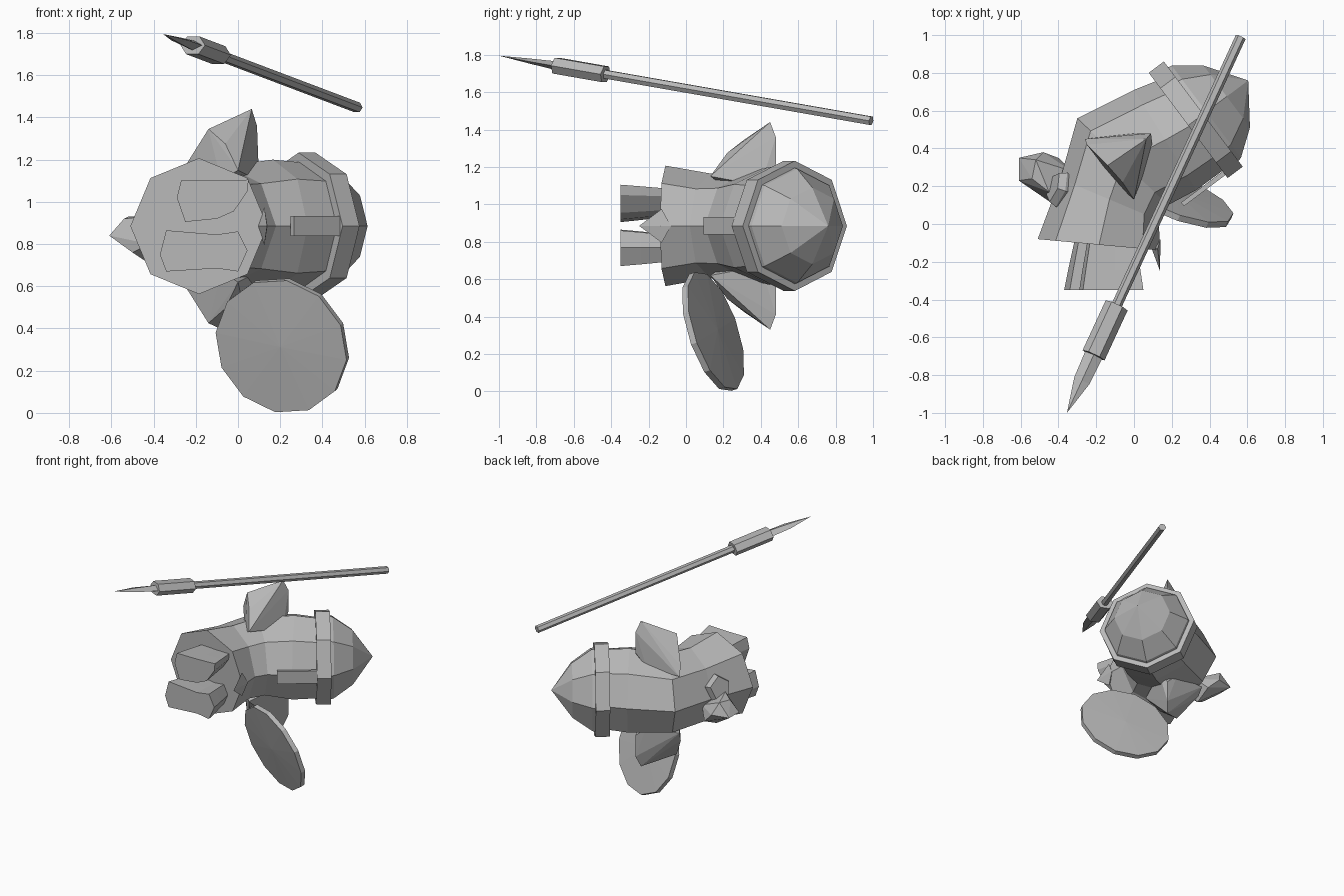
import bpy, bmesh, math
from mathutils import Vector

if "Cube" in bpy.data.objects:
    bpy.data.objects.remove(bpy.data.objects["Cube"])

grey = bpy.data.materials.new("stone grey")
grey.diffuse_color = (0.48, 0.48, 0.48, 1)
grey.use_nodes = True
grey.node_tree.nodes["Principled BSDF"].inputs["Base Color"].default_value = grey.diffuse_color
MID = 0.885                     # height of the figure's mirror plane
UP = Vector((0, 0, 1))


def finish(name, bm):
    bmesh.ops.recalc_face_normals(bm, faces=bm.faces)
    me = bpy.data.meshes.new(name)
    bm.to_mesh(me)
    bm.free()
    me.materials.append(grey)
    ob = bpy.data.objects.new(name, me)
    bpy.context.collection.objects.link(ob)
    return ob


def skin(name, rings):
    """Join equal-length rings of points, closing both ends."""
    bm = bmesh.new()
    rows = [[bm.verts.new(p) for p in r] for r in rings]
    n = len(rows[0])
    for a, b in zip(rows, rows[1:]):
        for i in range(n):
            j = (i + 1) % n
            bm.faces.new((a[i], a[j], b[j], b[i]))
    bm.faces.new(rows[0])
    bm.faces.new(rows[-1])
    bmesh.ops.remove_doubles(bm, verts=bm.verts, dist=0.0005)
    return finish(name, bm)


def ring(c, side, up, rs, ru, n=8, phase=0.0):
    pts = []
    for i in range(n):
        a = phase + i * math.tau / n
        pts.append(Vector(c) + side * (rs * math.cos(a)) + up * (ru * math.sin(a)))
    return pts


def hull(name, pts):
    bm = bmesh.new()
    for p in pts:
        bm.verts.new(p)
    bmesh.ops.convex_hull(bm, input=bm.verts)
    bmesh.ops.delete(bm, geom=[v for v in bm.verts if not v.link_faces], context='VERTS')
    return finish(name, bm)


def flip(pts):
    return [(x, y, 2 * MID - z) for x, y, z in pts]


# body: bent octagonal tube, each ring given by back point, front point and height radius
sections = [((-.51, -.08), (.14, -.14), .322), ((-.39, .24), (.13, .02), .28),
            ((-.30, .56), (.18, .10), .285), ((0, .71), (.33, .18), .315),
            ((.15, .77), (.48, .29), .30)]
rings = []
for back, front, rz in sections:
    b, f = Vector((*back, MID)), Vector((*front, MID))
    s = (f - b) / 2
    rings.append(ring((b + f) / 2, s.normalized(), UP, s.length, rz))
skin("body", rings)

# pointed hem at the belly
hull("hem_point", [(.138, -.25, MID), (.125, -.13, MID + .09), (.125, -.13, MID - .09),
                   (.09, -.12, MID), (.14, -.08, MID)])

# helmet: band and pointed cap along the head axis
axis = Vector((.8, .6, 0))
side = Vector((.6, -.8, 0))
centre = Vector((.327, .552, MID))


def turned(name, profile):
    skin(name, [ring(centre + axis * d, side, UP, r, r) for d, r in profile])


turned("helmet_band", [(-.05, .31), (-.05, .348), (.05, .348), (.05, .31)])
turned("helmet_cap", [(.03, .315), (.07, .305), (.205, .205), (.347, .0001)])

# nose guard: thin plate hanging from the band
c = Vector((.365, .185, MID))
skin("nose_guard", [[c + axis * d + side * s + UP * z
                     for s, z in ((-.012, -.047), (.012, -.047), (.012, .047), (-.012, .047))]
                    for d in (-.135, .14)])

# sleeves: pointed shapes on both flanks
sleeve = [(-.26, .45, 1.1), (-.08, .2, 1.1), (.1, .4, 1.1), (0, .48, 1.12),
          (-.25, .42, 1.17), (-.14, .31, 1.345), (.065, .45, 1.44),
          (.09, .48, 1.36), (.09, .48, 1.2), (0, .13, 1.15), (-.06, .22, 1.275)]
hull("sleeve_upper", sleeve)
hull("sleeve_lower", flip(sleeve))

# feet: flat soles facing forward, narrowing towards the body
lower = [(-.37, .75), (-.34, .865), (-.1, .845), (0, .86), (.045, .77), (0, .67), (-.1, .685), (-.34, .67)]
upper = [(-.29, 1.02), (-.27, 1.10), (-.1, 1.10), (.05, 1.105), (.045, 1.05), (-.02, .955), (-.1, .92), (-.25, .905)]
for name, sole in (("foot_lower", lower), ("foot_upper", upper)):
    cx = sum(p[0] for p in sole) / 8
    cz = sum(p[1] for p in sole) / 8
    skin(name, [[(cx + (x - cx) * k, y, cz + (z - cz) * k) for x, z in sole]
                for y, k in ((-.35, 1), (-.24, .9), (-.09, .75))])

# knobs behind the back
hull("back_knob", [(-.61, .35, .84), (-.61, .23, .84), (-.5, .16, .76), (-.42, .10, .80),
                   (-.35, .12, .84), (-.33, .28, .84), (-.40, .35, .76), (-.48, .38, .84),
                   (-.52, .34, .93), (-.54, .24, .92), (-.45, .17, .93), (-.41, .22, .70)])
out_dir = Vector((-.9, .3, .3)).normalized()
u = out_dir.cross(UP).normalized()
w = u.cross(out_dir)
skin("back_stub", [ring(Vector((-.32, .16, .925)) + out_dir * d, u, w, r, r, 5, math.pi / 2)
                   for d, r in ((0, .07), (.08, .10), (.12, .085))])

# shield: tilted twelve-sided disc, slightly domed
n = Vector((.40, 1, .33)).normalized()
a = n.cross(UP).normalized()
b = a.cross(n)
c = Vector((.21, .145, .32))
skin("shield", [ring(c + n * d, a, b, r, r, 12, .32)
                for d, r in ((-.028, .0001), (-.017, .333), (.017, .333), (.028, .0001))])

# spear: shaft, socket and flat blade along one line
tip = Vector((-.355, -1, 1.795))
end = Vector((.565, .99, 1.447))
d = (end - tip).normalized()
a = d.cross(UP).normalized()
b = a.cross(d)


def along(name, profile, k):
    skin(name, [ring(tip + d * t, a, b, ra, rb, k) for t, ra, rb in profile])


total = (end - tip).length
along("spear_shaft", [(.55, .028, .026), (total, .028, .026)], 6)
along("spear_socket", [(.34, .045, .03), (.34, .064, .049), (.635, .064, .049), (.635, .03, .03)], 6)
along("spear_blade", [(0, .0001, .0001), (.19, .044, .014), (.37, .05, .025)], 4)
